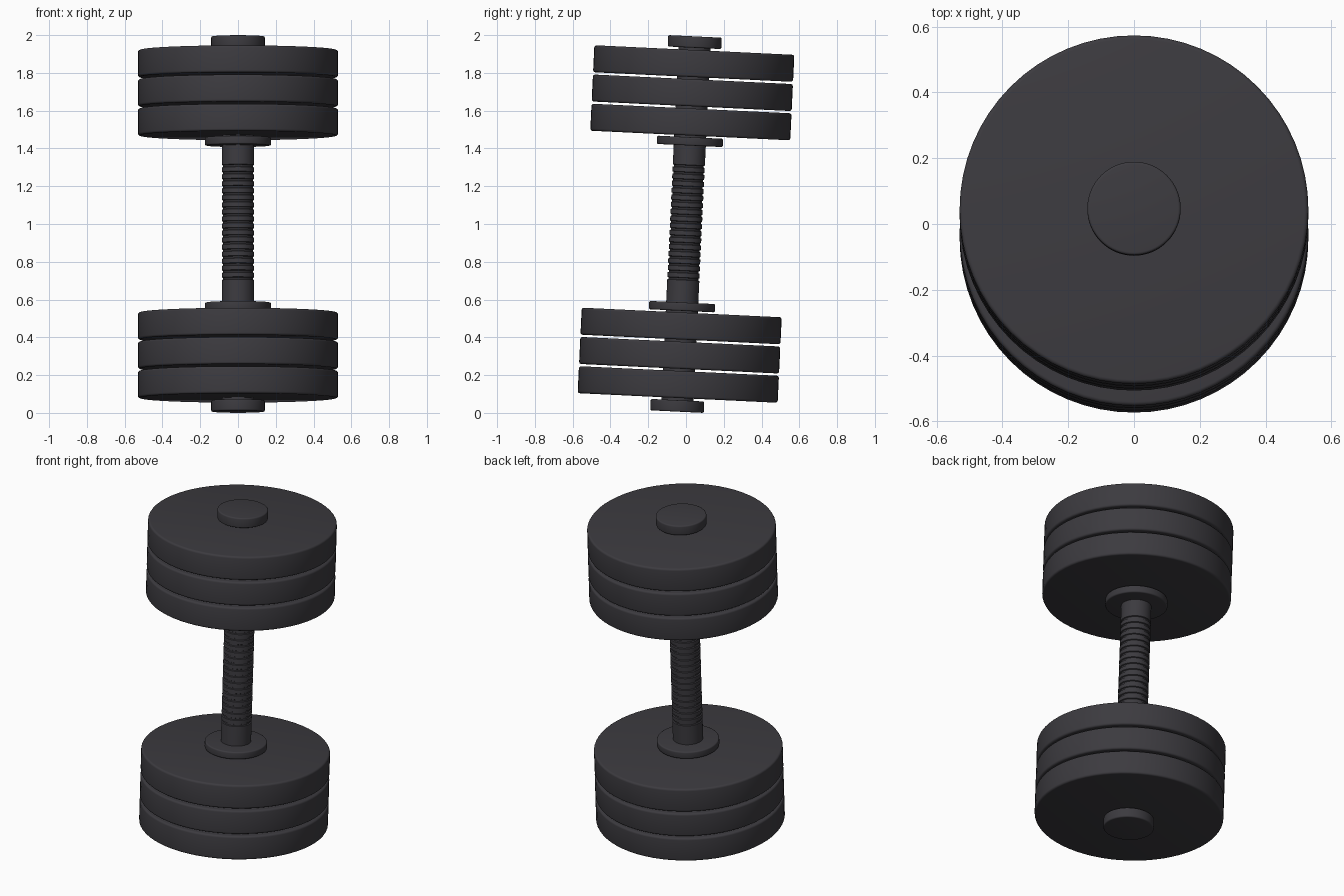
import bpy, bmesh, math
from mathutils import Matrix

if "Cube" in bpy.data.objects:
    bpy.data.objects.remove(bpy.data.objects["Cube"], do_unlink=True)

# One dark rubber-grey finish for everything
COLOUR = (0.045, 0.043, 0.05, 1.0)
mat = bpy.data.materials.new("dark grey")
mat.use_nodes = True
mat.diffuse_color = COLOUR
bsdf = mat.node_tree.nodes["Principled BSDF"]
bsdf.inputs["Base Color"].default_value = COLOUR
bsdf.inputs["Roughness"].default_value = 0.6

# The whole weight leans slightly backwards about its centre
LEAN = Matrix.Translation((0, 0, 1)) @ Matrix.Rotation(math.radians(-2.75), 4, 'X')


def lathe(name, profile, segments=64):
    """Spin (radius, height) points, listed bottom to top, into a capped solid."""
    bm = bmesh.new()
    rings = []
    for r, h in profile:
        rings.append([bm.verts.new((r * math.cos(a), r * math.sin(a), h))
                      for a in (2 * math.pi * i / segments for i in range(segments))])
    for low, high in zip(rings, rings[1:]):
        for i in range(segments):
            j = (i + 1) % segments
            bm.faces.new((low[i], low[j], high[j], high[i]))
    bm.faces.new(rings[0][::-1])
    bm.faces.new(rings[-1])
    mesh = bpy.data.meshes.new(name)
    bm.to_mesh(mesh)
    bm.free()
    mesh.materials.append(mat)
    obj = bpy.data.objects.new(name, mesh)
    bpy.context.collection.objects.link(obj)
    obj.matrix_world = LEAN
    bpy.ops.object.select_all(action='DESELECT')
    obj.select_set(True)
    bpy.context.view_layer.objects.active = obj
    bpy.ops.object.shade_smooth_by_angle(angle=math.radians(35))
    return obj


def disc(name, radius, low, high, bevel):
    """Disc with rounded rims."""
    arc = [(math.sin(t), math.cos(t)) for t in (math.pi / 2 * k / 4 for k in range(5))]
    bottom = [(radius - bevel + bevel * s, low + bevel - bevel * c) for s, c in arc]
    top = [(r, low + high - h) for r, h in reversed(bottom)]
    return lathe(name, bottom + top)


# Bar with evenly spaced grip grooves
BAR_R, GROOVE_R = 0.085, 0.079
bar = [(BAR_R, -0.97)]
for k in range(-8, 9):
    h = k * 0.0373 + 0.008
    bar += [(BAR_R, h - 0.007), (GROOVE_R, h - 0.004), (GROOVE_R, h + 0.004), (BAR_R, h + 0.007)]
bar.append((BAR_R, 0.97))
lathe("bar", bar, 48)

# Weight plates, collars and end caps, mirrored to both ends
for side, sign in (("upper", 1), ("lower", -1)):
    def end_disc(name, radius, inner, outer, bevel):
        low, high = sorted((inner * sign, outer * sign))
        disc(f"{side}_{name}", radius, low, high, bevel)

    end_disc("collar", 0.175, 0.416, 0.46, 0.008)
    for n in range(3):
        inner = 0.469 + n * 0.155
        end_disc(f"plate_{n + 1}", 0.53, inner, inner + 0.143, 0.012)
    end_disc("end_cap", 0.142, 0.934, 0.9943, 0.008)
